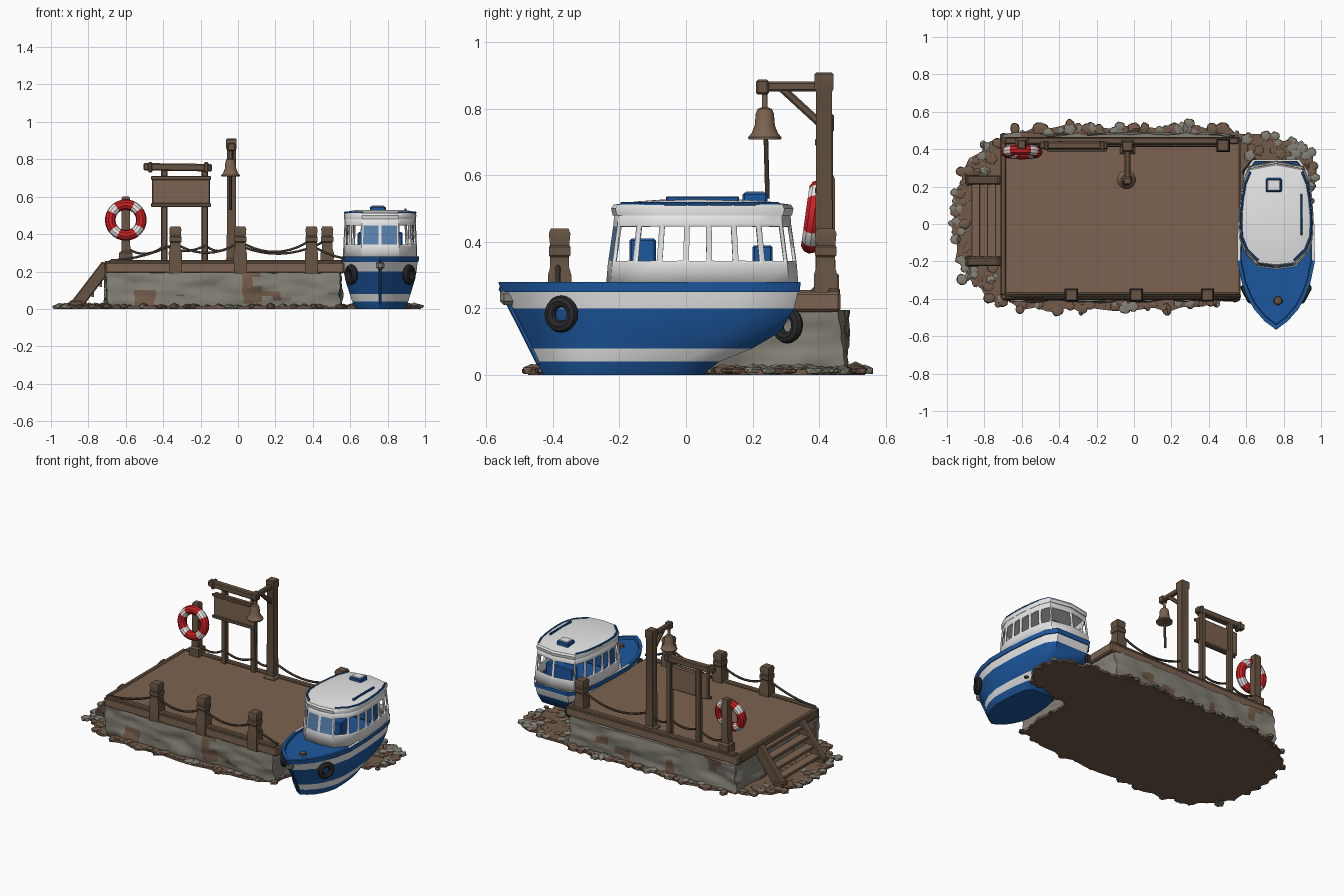
import bpy, bmesh, math, random
from mathutils import Vector, Matrix, noise

if "Cube" in bpy.data.objects:
    bpy.data.objects.remove(bpy.data.objects["Cube"])

random.seed(4)
COL = dict(deck_wood=(.2, .124, .08), post_wood=(.135, .088, .056), stone=(.23, .22, .18),
           earth=(.17, .105, .07), rope=(.05, .036, .026), blue=(.012, .095, .34),
           white=(.8, .8, .8), red=(.6, .015, .018), rubber=(.022, .022, .024), glass=(.1, .22, .42))
MAT = {}
for k, c in COL.items():
    MAT[k] = bpy.data.materials.new(k)
    MAT[k].diffuse_color = (*c, 1)


def finish(name, bm, mats):
    bmesh.ops.recalc_face_normals(bm, faces=bm.faces[:])
    me = bpy.data.meshes.new(name)
    bm.to_mesh(me)
    bm.free()
    for m in mats:
        me.materials.append(MAT[m])
    ob = bpy.data.objects.new(name, me)
    bpy.context.collection.objects.link(ob)
    return ob


def box(name, a, b, mat, bevel=.006):
    """Bevelled box between two corners."""
    a, b = Vector(a), Vector(b)
    bm = bmesh.new()
    bmesh.ops.create_cube(bm, size=1, matrix=Matrix.Translation((a + b) / 2) @ Matrix.Diagonal((*(b - a), 1)))
    if bevel:
        bmesh.ops.bevel(bm, geom=bm.edges[:], offset=bevel, segments=1, affect='EDGES')
    return finish(name, bm, [mat])


def beam(name, p, q, w, h, mat):
    """Square timber running from p to q."""
    p, q = Vector(p), Vector(q)
    d = q - p
    ob = box(name, (-w / 2, -h / 2, 0), (w / 2, h / 2, d.length), mat, min(.006, w / 4))
    ob.matrix_world = Matrix.Translation(p) @ d.to_track_quat('Z', 'Y').to_matrix().to_4x4()
    return ob


def loft(name, rings, mats, band=None, caps=True):
    """Skin closed rings; band[i] is the material of the strip above ring i."""
    bm = bmesh.new()
    vs = [[bm.verts.new(p) for p in r] for r in rings]
    n = len(rings[0])
    for i in range(len(vs) - 1):
        for j in range(n):
            k = (j + 1) % n
            f = bm.faces.new((vs[i][j], vs[i][k], vs[i + 1][k], vs[i + 1][j]))
            f.material_index = band[i] if band else 0
    if caps:
        bm.faces.new(vs[0]).material_index = band[0] if band else 0
        bm.faces.new(vs[-1]).material_index = band[-1] if band else 0
    return finish(name, bm, mats)


def turned(name, x, y, prof, mat, n=4):
    """Post or bell from (radius, z) pairs; n=4 gives a square post."""
    rings = [[(x + r * math.cos(math.tau * (j + .5) / n), y + r * math.sin(math.tau * (j + .5) / n), z)
              for j in range(n)] for r, z in prof]
    return loft(name, rings, [mat])


def rope(name, p, q, sag, r=.007):
    cu = bpy.data.curves.new(name, 'CURVE')
    cu.dimensions, cu.bevel_depth, cu.bevel_resolution = '3D', r, 1
    sp = cu.splines.new('POLY')
    sp.points.add(10)
    for i, pt in enumerate(sp.points):
        t = i / 10
        v = Vector(p).lerp(Vector(q), t)
        pt.co = (v.x, v.y, v.z - 4 * sag * t * (1 - t), 1)
    cu.materials.append(MAT['rope'])
    bpy.context.collection.objects.link(bpy.data.objects.new(name, cu))


def torus(name, R, r, mats, rule, matrix, n=32, m=10):
    bm = bmesh.new()
    vs = [[bm.verts.new(matrix @ Vector(((R + r * math.cos(math.tau * j / m)) * math.cos(math.tau * i / n),
           (R + r * math.cos(math.tau * j / m)) * math.sin(math.tau * i / n),
           r * math.sin(math.tau * j / m)))) for j in range(m)] for i in range(n)]
    for i in range(n):
        for j in range(m):
            a, b = (i + 1) % n, (j + 1) % m
            bm.faces.new((vs[i][j], vs[a][j], vs[a][b], vs[i][b])).material_index = rule(i)
    return finish(name, bm, mats)


# Ground slab with ragged edge
edge = [(-.97, .1), (-.92, .28), (-.8, .42), (-.6, .5), (-.3, .53), (0, .52), (.3, .53), (.56, .49), (.8, .45),
        (.96, .4), (.97, .22), (.86, .1), (.58, .05), (.56, -.39), (.3, -.45), (0, -.47), (-.3, -.46),
        (-.6, -.45), (-.8, -.39), (-.92, -.25), (-.97, -.08)]
line = []
for i, p in enumerate(edge):
    q = edge[(i + 1) % len(edge)]
    line += [Vector((*p, 0)).lerp(Vector((*q, 0)), t / 5) for t in range(5)]
line = [p + Vector((random.uniform(-.018, .018), random.uniform(-.018, .018), 0)) for p in line]
loft('ground_slab', [line, [p + Vector((0, 0, .016)) for p in line]], ['earth'])

# Loose rubble around the edge and on the lobe behind the boat
bm = bmesh.new()
spots = [(p * random.uniform(.94, 1.0), random.uniform(.016, .036)) for p in line for _ in range(2)]
spots += [(Vector((random.uniform(.6, .95), random.uniform(.12, .42), 0)), random.uniform(.02, .04)) for _ in range(30)]
spots += [(Vector((random.uniform(-.93, -.74), random.uniform(-.3, .36), 0)), random.uniform(.02, .04)) for _ in range(30)]
spots += [(Vector((random.uniform(-.65, .5), .51, 0)), random.uniform(.03, .045)) for _ in range(12)]
for c, r in spots:
    mat = random.choice((0, 1) if c.y > .3 or c.x < -.75 else (0, 1, 1))
    vs = bmesh.ops.create_icosphere(bm, subdivisions=1, radius=r)['verts']
    sx, h = random.uniform(.7, 1.1), random.uniform(.35, .7)
    for v in vs:
        v.co = Vector((c.x + v.co.x * sx, c.y + v.co.y * random.uniform(.8, 1), max(.003, .012 + v.co.z * h)))
        v.co.x = max(-1, min(1, v.co.x))
        for f in v.link_faces:
            f.material_index = mat
finish('rubble', bm, ['stone', 'earth'])

# Rough stone base of the quay, with earthy patches
bm = bmesh.new()
bmesh.ops.create_cube(bm, size=1)
bmesh.ops.subdivide_edges(bm, edges=bm.edges[:], cuts=23, use_grid_fill=True)
for v in bm.verts:
    p = Vector((-.08 + v.co.x * 1.25, .037 + v.co.y * .885, .1 + v.co.z * .19))
    d = noise.noise_vector(p * 8) * .022 + noise.noise_vector(p * 22) * .012
    v.co = Vector((p.x + d.x, p.y + d.y, p.z))
for f in bm.faces:
    f.material_index = int(noise.noise(f.calc_center_median() * 7) > .4 or f.calc_center_median().z < .012)
finish('stone_base', bm, ['stone', 'earth'])

# Deck and kerbs
box('deck', (-.71, -.405, .19), (.57, .465, .25), 'deck_wood', .008)
for y in (-.385, .445):
    box('deck_kerb', (-.69, y - .018, .24), (.56, y + .018, .262), 'post_wood')
box('deck_end_board', (-.715, -.38, .2), (-.685, .44, .256), 'post_wood')

# Stairs on the left end
for y in (.235, -.2):
    beam('stair_stringer', (-.865, y, .02), (-.7, y, .235), .05, .065, 'post_wood')
    box('stair_foot', (-.9, y - .028, 0), (-.83, y + .028, .045), 'post_wood')
for i in range(4):
    x, z = -.845 + i * .042, .06 + i * .053
    box('stair_tread', (x - .025, -.2, z - .02), (x + .035, .235, z), 'deck_wood', .004)
    box('stair_riser', (x + .02, -.2, z - .05), (x + .034, .235, z), 'deck_wood', 0)

# Mooring posts and sagging ropes
PROF = [(.048, .19), (.05, .3), (.04, .325), (.04, .355), (.046, .36), (.046, .385), (.041, .39), (.046, .425), (.038, .44)]
for x, y in ((-.335, -.38), (.012, -.38), (.393, -.38), (.477, .42)):
    turned('mooring_post', x, y, PROF, 'post_wood')
FY = -.385
for a, b, s in (((-.335, FY, .35), (.012, FY, .36), .055), ((.012, FY, .36), (.393, FY, .37), .06),
                ((-.68, FY, .26), (-.335, FY, .35), .02), ((.393, FY, .34), (.57, FY, .27), .01),
                ((-.6, .42, .33), (-.39, .42, .34), .04), ((-.39, .41, .34), (-.175, .41, .34), .03),
                ((-.175, .42, .34), (-.035, .42, .34), .03), ((-.035, .42, .36), (.477, .42, .37), .07)):
    rope('sagging_rope', a, b, s)

# Notice board
for x in (-.395, -.178):
    beam('sign_post', (x, .425, .24), (x, .425, .75), .035, .035, 'post_wood')
box('sign_board', (-.46, .395, .55), (-.15, .425, .71), 'deck_wood')
for z in (.555, .7):
    box('sign_batten', (-.465, .388, z - .01), (-.145, .4, z + .01), 'post_wood', .003)
beam('sign_top_beam', (-.505, .42, .76), (-.14, .42, .755), .04, .04, 'post_wood')
for x in (-.47, -.17):
    box('sign_beam_collar', (x - .012, .395, .73), (x + .012, .445, .785), 'post_wood')

# Bell gallows
turned('bell_post', -.035, .415, [(.056, .2), (.056, .255), (.036, .27), (.034, .85), (.04, .86), (.04, .905), (.033, .91)], 'post_wood')
box('bell_arm', (-.05, .215, .852), (-.02, .41, .882), 'post_wood')
box('bell_arm_end', (-.056, .21, .843), (-.014, .25, .888), 'post_wood')
beam('bell_brace', (-.035, .405, .755), (-.035, .285, .865), .024, .024, 'post_wood')
turned('bell', -.04, .237, [(.008, .85), (.009, .805), (.022, .8), (.028, .785), (.031, .75), (.04, .728),
                            (.051, .715), (.05, .708), (.036, .712)], 'deck_wood', 16)
rope('bell_rope', (-.04, .24, .72), (-.04, .245, .53), 0, .008)

# Life ring on its post
turned('ring_post', -.6, .425, [(.05, .24), (.05, .3), (.034, .31), (.032, .59), (.026, .6)], 'post_wood')
torus('life_ring', .083, .028, ['red', 'white'], lambda i: int(i % 10 in (4, 5, 6)),
      Matrix.Translation((-.6, .385, .475)) @ Matrix.Rotation(math.radians(82), 4, 'X'), 40)

# Boat hull: plan outlines stacked by height, striped by band
CX = .76
PLAN = [(0, 0), (.05, .3), (.12, .57), (.18, .72), (.27, .88), (.4, 1), (.6, .99), (.8, .92), (.93, .82), (1, .6)]


def hull_ring(z, yb, ys, w):
    pts = [(CX + w * k, yb + (ys - yb) * s, z) for s, k in PLAN]
    return pts + [(2 * CX - x, y, z) for x, y, z in reversed(pts[1:])]


LEVELS = [(0, -.43, .05, .13), (.04, -.447, .1, .15), (.08, -.465, .2, .163), (.13, -.49, .285, .178),
          (.2, -.525, .325, .195), (.25, -.55, .337, .2), (.25, -.555, .342, .206), (.28, -.565, .345, .207),
          (.28, -.54, .335, .19), (.264, -.535, .332, .187)]
hull = loft('hull', [hull_ring(*l) for l in LEVELS], ['blue', 'white'], [0, 1, 0, 0, 1, 0, 0, 0, 0])
for f in hull.data.polygons:  # side decks beside the cabin are white
    if f.center.z > .27 and f.normal.z > .7 and f.center.y > -.2:
        f.material_index = 1
beam('bow_stem', (CX, -.44, .03), (CX, -.558, .265), .016, .016, 'blue')
box('bow_roller', (CX - .022, -.56, .21), (CX + .022, -.5, .255), 'stone', .012)
turned('bow_cleat', CX + .01, -.41, [(.028, .26), (.02, .27), (.02, .277), (.012, .28)], 'post_wood', 8)

# Cabin with open side windows and a glazed front
HALF = [(-.235, 0), (-.222, .1), (-.155, .165), (-.08, .193), (0, .197), (.07, .195), (.15, .187), (.23, .174),
        (.305, .145), (.333, 0)]


def cabin_ring(z, s):
    pts = [(CX + w * (s + 1) / 2, .05 + (y - .05) * s, z) for y, w in HALF]
    return pts + [(2 * CX - x, y, z) for x, y, z in reversed(pts[1:-1])]


cabin = loft('cabin', [cabin_ring(z, s) for z, s in ((.265, 1.02), (.335, 1), (.455, .94), (.5, .93))],
             ['white', 'glass'], caps=False)
bm = bmesh.new()
bm.from_mesh(cabin.data)
panes = [f for f in bm.faces if .34 < f.calc_center_median().z < .45]
bmesh.ops.inset_individual(bm, faces=panes, thickness=.012)
for f in panes:
    f.material_index = 1
bmesh.ops.delete(bm, geom=[f for f in panes if f.normal.y > -.8], context='FACES')
bm.to_mesh(cabin.data)
bm.free()
mod = cabin.modifiers.new('wall', 'SOLIDIFY')
mod.thickness, mod.offset = .01, -1
box('cabin_console', (CX - .12, -.17, .265), (CX + .12, -.09, .41), 'blue')
box('cabin_bench', (CX - .1, .2, .265), (CX + .1, .26, .39), 'blue')
loft('cabin_roof', [cabin_ring(z, s) for z, s in ((.48, .95), (.5, .965), (.512, .94), (.522, .7), (.53, .3))], ['white'])

# Roof rails and hatch
rail = cabin_ring(.514, .9)
for a, b in list(zip(rail, rail[1:]))[1:8] + list(zip(rail, rail[1:]))[10:17]:
    beam('roof_rail', a, b, .012, .012, 'blue')
box('roof_hatch', (.705, .17, .515), (.79, .245, .548), 'blue')
box('roof_hatch_lid', (.715, .18, .54), (.78, .235, .552), 'white', .002)
beam('raised_rail', (.895, -.06, .527), (.895, .16, .527), .012, .02, 'blue')

# Tyre fenders
for x, y, z, ang in ((.155, -.375, .183, 28), (-.155, -.375, .183, -28), (-.14, .305, .15, 40)):
    torus('tyre_fender', .038, .018, ['rubber'], lambda i: 0, Matrix.Translation((CX + x, y, z)) @
          Matrix.Rotation(math.radians(-ang), 4, 'Z') @ Matrix.Rotation(math.pi / 2, 4, 'Y'), 20, 8)

# Smooth shading with crisp edges
bpy.ops.object.select_all(action='DESELECT')
for ob in bpy.context.scene.objects:
    if ob.type == 'MESH':
        ob.select_set(True)
        bpy.context.view_layer.objects.active = ob
bpy.ops.object.shade_smooth_by_angle(angle=math.radians(35))

for m in bpy.data.materials:
    if m.users and not m.is_grease_pencil:
        m.use_nodes = True
        m.node_tree.nodes["Principled BSDF"].inputs["Base Color"].default_value = m.diffuse_color
